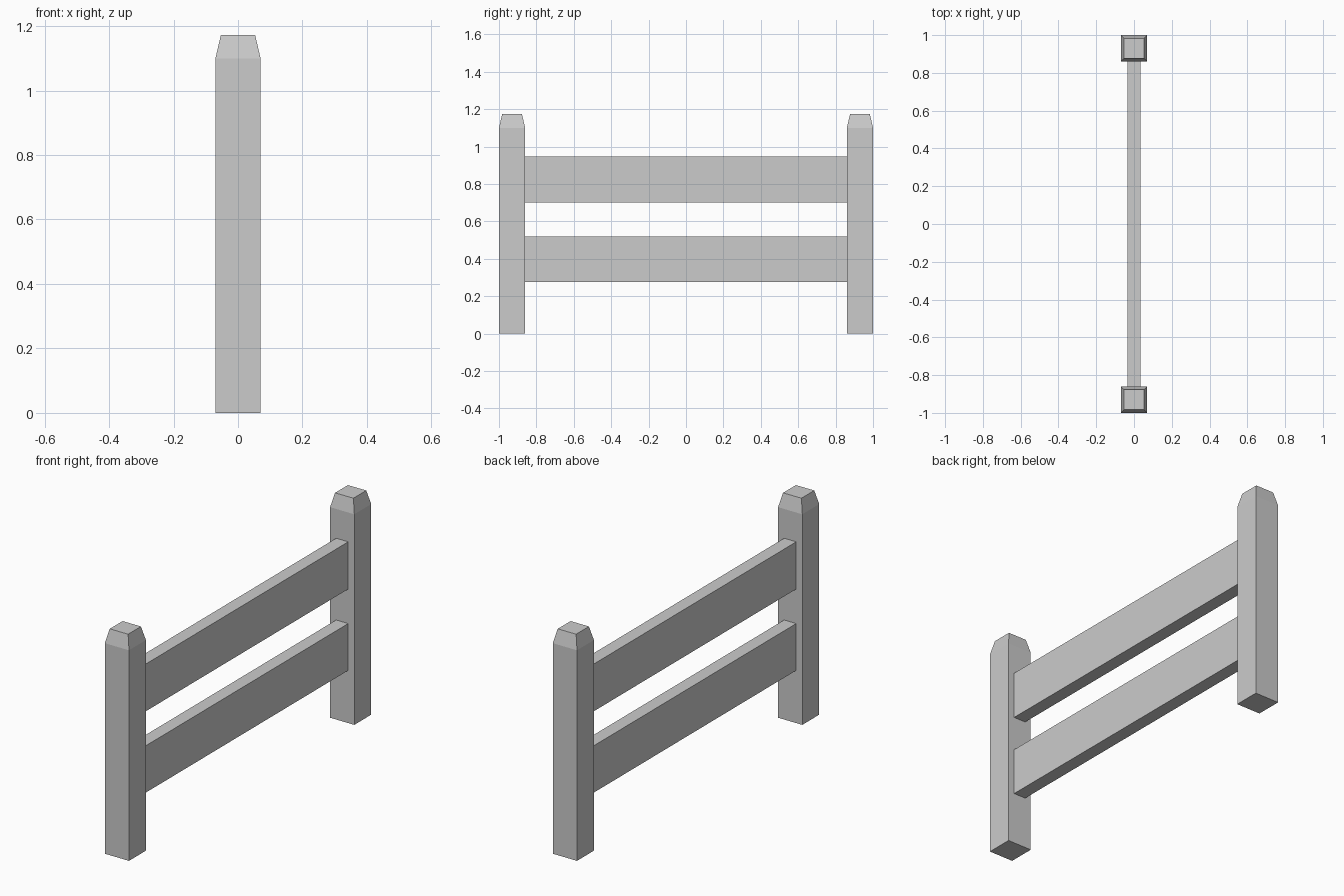
import bpy
import bmesh

if "Cube" in bpy.data.objects:
    bpy.data.objects.remove(bpy.data.objects["Cube"])

POST_HALF = 0.07      # half width of a post
TOP_HALF = 0.053      # half width of the flat post top
SHOULDER, TOP = 1.10, 1.173
POST_Y = 1 - POST_HALF
RAIL_HALF = 0.035     # half thickness of a rail


def add_object(name, bm):
    bmesh.ops.recalc_face_normals(bm, faces=bm.faces)
    mesh = bpy.data.meshes.new(name)
    bm.to_mesh(mesh)
    bm.free()
    obj = bpy.data.objects.new(name, mesh)
    bpy.context.collection.objects.link(obj)
    return obj


def square_loft(name, y, sections):
    """Stack square sections given as (half width, z) and close both ends."""
    bm = bmesh.new()
    rings = [[bm.verts.new((sx * h, y + sy * h, z))
              for sx, sy in ((-1, -1), (1, -1), (1, 1), (-1, 1))]
             for h, z in sections]
    for low, high in zip(rings, rings[1:]):
        for i in range(4):
            j = (i + 1) % 4
            bm.faces.new((low[i], low[j], high[j], high[i]))
    bm.faces.new(rings[0])
    bm.faces.new(rings[-1])
    return add_object(name, bm)


def box(name, half_x, half_y, z0, z1):
    bm = bmesh.new()
    bmesh.ops.create_cube(bm, size=1)
    for v in bm.verts:
        v.co.x *= 2 * half_x
        v.co.y *= 2 * half_y
        v.co.z = z1 if v.co.z > 0 else z0
    return add_object(name, bm)


# Posts with chamfered tops
for name, side in (("front_post", -1), ("back_post", 1)):
    square_loft(name, side * POST_Y,
                [(POST_HALF, 0), (POST_HALF, SHOULDER), (TOP_HALF, TOP)])

# Two rails spanning between the inner faces of the posts
for name, z0, z1 in (("lower_rail", 0.275, 0.52), ("upper_rail", 0.70, 0.947)):
    box(name, RAIL_HALF, 1 - 2 * POST_HALF, z0, z1)
